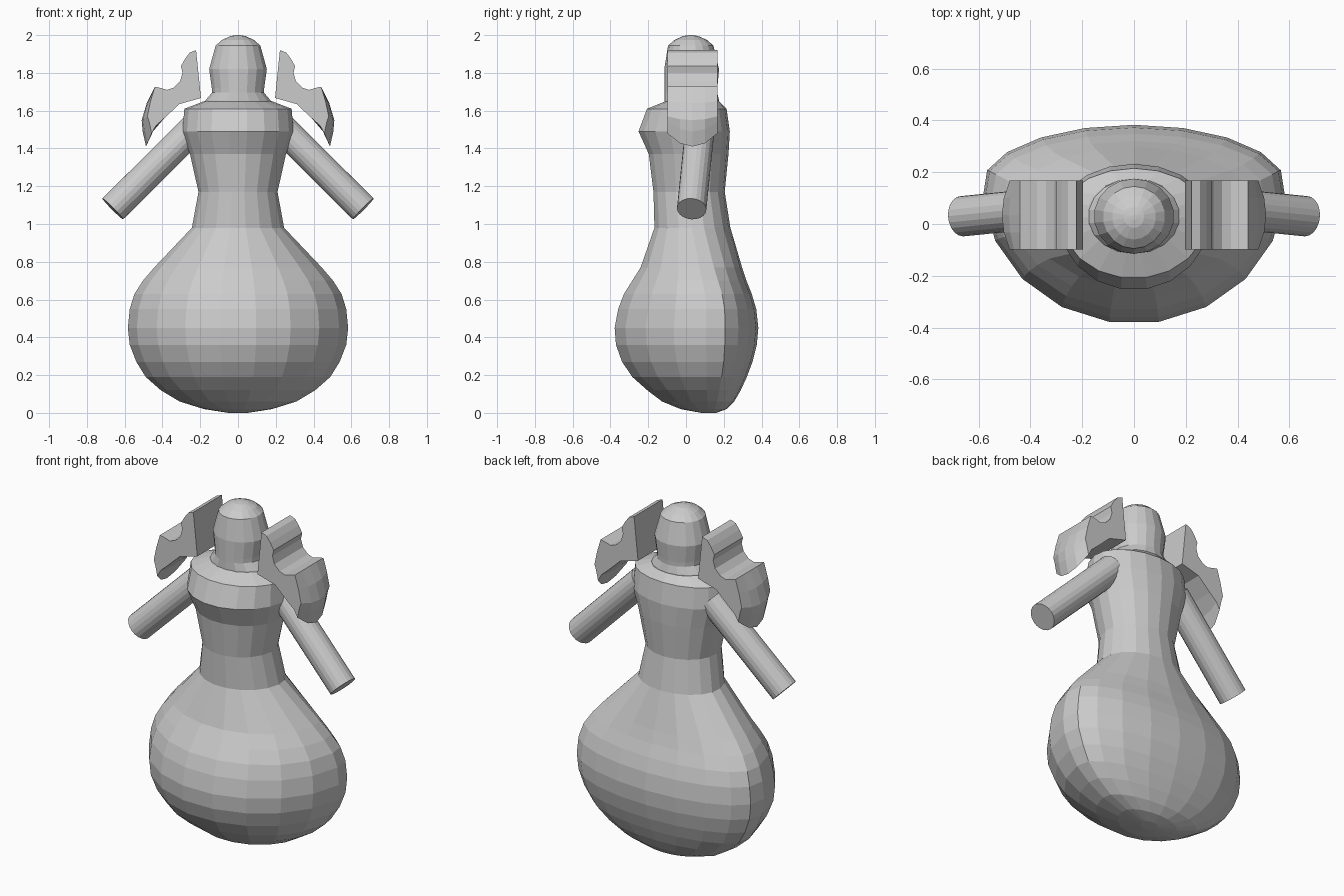
import bpy, bmesh
from math import cos, sin, pi
from mathutils import Vector


def finish(name, bm, mirror=False):
    bmesh.ops.recalc_face_normals(bm, faces=bm.faces[:])
    me = bpy.data.meshes.new(name)
    bm.to_mesh(me)
    bm.free()
    ob = bpy.data.objects.new(name, me)
    bpy.context.collection.objects.link(ob)
    if mirror:
        mod = ob.modifiers.new("Mirror", 'MIRROR')
        mod.use_mirror_merge = False
    return ob


def bridge(bm, rings):
    for a, b in zip(rings, rings[1:]):
        n = len(a)
        for i in range(n):
            j = (i + 1) % n
            bm.faces.new((a[i], a[j], b[j], b[i]))


def lofted(name, sections, n):
    # each section: z, half width, front y, back y, y of the widest line
    bm = bmesh.new()
    rings = []
    for z, rx, yf, yb, yc in sections:
        ring = []
        for i in range(n):
            a = pi / 2 + 2 * pi * i / n
            s = sin(a)
            y = yc + s * ((yb - yc) if s > 0 else (yc - yf))
            ring.append(bm.verts.new((rx * cos(a), y, z)))
        rings.append(ring)
    bridge(bm, rings)
    bm.faces.new(rings[0])
    bm.faces.new(rings[-1])
    return finish(name, bm)


# Bell-shaped skirt, waist, chest and shoulders
lofted("body", [
    (0.00, 0.05, 0.08, 0.16, 0.13),
    (0.02, 0.18, -0.03, 0.215, 0.13),
    (0.06, 0.31, -0.13, 0.255, 0.135),
    (0.12, 0.41, -0.21, 0.29, 0.14),
    (0.19, 0.49, -0.29, 0.322, 0.145),
    (0.27, 0.54, -0.345, 0.352, 0.15),
    (0.36, 0.575, -0.378, 0.375, 0.15),
    (0.45, 0.585, -0.385, 0.383, 0.15),
    (0.55, 0.575, -0.366, 0.372, 0.15),
    (0.63, 0.55, -0.335, 0.348, 0.14),
    (0.70, 0.505, -0.29, 0.32, 0.12),
    (0.77, 0.445, -0.245, 0.297, 0.10),
    (0.98, 0.245, -0.17, 0.235, 0.05),
    (1.17, 0.21, -0.175, 0.205, 0.03),
    (1.37, 0.255, -0.20, 0.225, 0.03),
    (1.49, 0.295, -0.255, 0.232, 0.03),
    (1.61, 0.285, -0.21, 0.215, 0.03),
    (1.65, 0.18, -0.11, 0.175, 0.04),
], 19)

# Flared neck and domed head
head_profile = [(1.63, 0.185), (1.655, 0.175), (1.695, 0.14), (1.72, 0.141),
                (1.82, 0.155), (1.945, 0.12), (1.975, 0.085), (1.995, 0.04), (2.0, 0.01)]
lofted("head", [(z, r, 0.025 - min(r, 0.14), 0.025 + min(r, 0.15), 0.03)
                for z, r in head_profile], 18)

# Straight arms sloping outward
start, end = Vector((0.22, 0.075, 1.52)), Vector((0.663, 0.03, 1.08))
d = (end - start).normalized()
u = d.cross(Vector((0, 1, 0))).normalized()
v = d.cross(u)
bm = bmesh.new()
rings = [[bm.verts.new(p + 0.078 * (u * cos(2 * pi * i / 20) + v * sin(2 * pi * i / 20)))
          for i in range(20)] for p in (start, end)]
bridge(bm, rings)
for r in rings:
    bm.faces.new(r)
finish("arm", bm, mirror=True)

# Shoulder guards: x, z, then inward and upward pull toward the front and back edges
guard = [
    (0.196, 1.667, 0, 0), (0.222, 1.92, 0, 0), (0.255, 1.908, 0, 0), (0.28, 1.875, 0, 0),
    (0.302, 1.836, 0, 0), (0.294, 1.80, 0, 0), (0.307, 1.755, 0, 0), (0.34, 1.722, 0, 0),
    (0.375, 1.71, 0, 0), (0.41, 1.72, 0, 0), (0.44, 1.727, 0, 0), (0.483, 1.64, 0.02, 0.01),
    (0.51, 1.55, 0.03, 0.02), (0.505, 1.49, 0.035, 0.05), (0.487, 1.41, 0.03, 0.07),
    (0.45, 1.49, 0.015, 0.03), (0.39, 1.56, 0, 0), (0.31, 1.635, 0, 0),
]
bm = bmesh.new()
rings = []
for t in (-1, -0.5, 0, 0.5, 1):
    rings.append([bm.verts.new((x - dx * t * t, 0.034 + 0.133 * t, z + dz * t * t))
                  for x, z, dx, dz in guard])
bridge(bm, rings)
bm.faces.new(rings[0])
bm.faces.new(rings[-1])
finish("shoulder_guard", bm, mirror=True)
